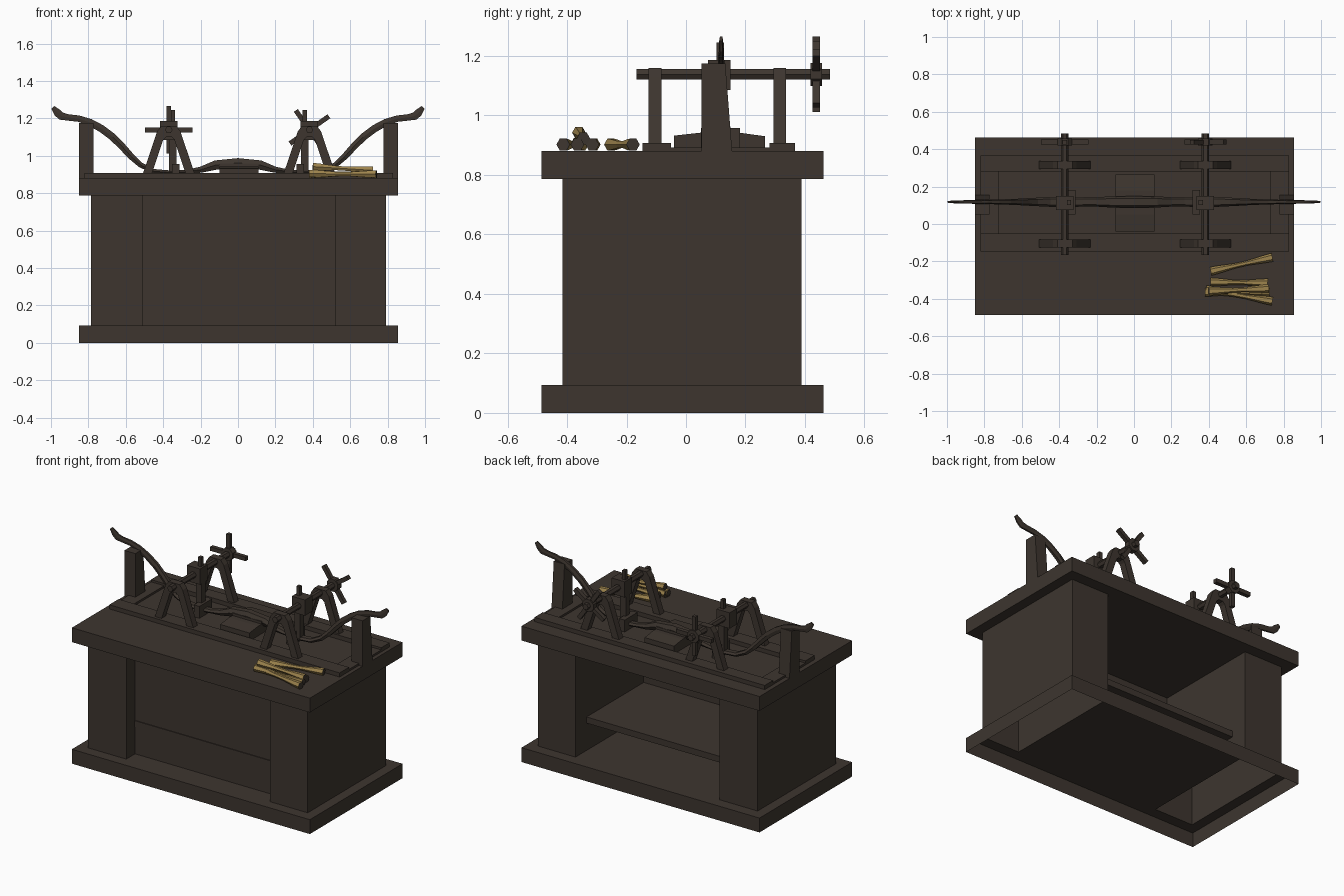
import bpy, bmesh, math
from mathutils import Vector, Matrix

if "Cube" in bpy.data.objects:
    bpy.data.objects.remove(bpy.data.objects["Cube"])


def material(name, col):
    m = bpy.data.materials.new(name)
    m.diffuse_color = (*col, 1)
    m.use_nodes = True
    m.node_tree.nodes["Principled BSDF"].inputs["Base Color"].default_value = m.diffuse_color
    return m


WOOD = material("dark_wood", (0.047, 0.036, 0.028))
STRAW = material("yellow_wood", (0.34, 0.23, 0.075))


def make(name, verts, faces, mat=WOOD, fix=True):
    me = bpy.data.meshes.new(name)
    me.from_pydata(verts, [], faces)
    if fix:
        bm = bmesh.new()
        bm.from_mesh(me)
        bmesh.ops.recalc_face_normals(bm, faces=bm.faces)
        bm.to_mesh(me)
        bm.free()
    me.materials.append(mat)
    ob = bpy.data.objects.new(name, me)
    bpy.context.collection.objects.link(ob)
    return ob


BOX = [(0, 3, 2, 1), (4, 5, 6, 7), (0, 1, 5, 4), (1, 2, 6, 5), (2, 3, 7, 6), (3, 0, 4, 7)]


def box(name, x0, x1, y0, y1, z0, z1, skip=()):
    v = [(x, y, z) for z in (z0, z1) for x, y in ((x0, y0), (x1, y0), (x1, y1), (x0, y1))]
    return make(name, v, [f for i, f in enumerate(BOX) if i not in skip], fix=False)


def prism(name, pts, y0, y1):
    """Extrude an x-z outline along y."""
    n = len(pts)
    v = [(x, y, z) for y in (y0, y1) for x, z in pts]
    f = [tuple(range(n)), tuple(range(2 * n - 1, n - 1, -1))]
    f += [(i, (i + 1) % n, n + (i + 1) % n, n + i) for i in range(n)]
    return make(name, v, f)


def loft(name, rings, mat=WOOD):
    """Skin a list of equal-length vertex rings and cap the ends."""
    n = len(rings[0])
    v = [p for r in rings for p in r]
    f = [(k * n + i, k * n + (i + 1) % n, (k + 1) * n + (i + 1) % n, (k + 1) * n + i)
         for k in range(len(rings) - 1) for i in range(n)]
    f += [tuple(range(n)), tuple(range(len(v) - n, len(v)))]
    return make(name, v, f, mat)


# Base: hollow skirt, its top plate left open under the two pedestals
XS = (-0.85, -0.785, -0.51, 0.52, 0.79, 0.855)
YS = (-0.486, -0.415, 0.388, 0.462)
box("base_skirt", XS[0], XS[-1], YS[0], YS[-1], 0, 0.093, skip=(0, 1))
verts = [(x, y, 0.093) for y in YS for x in XS]
cells = [(j * 6 + i, j * 6 + i + 1, j * 6 + i + 7, j * 6 + i + 6)
         for j in range(3) for i in range(5) if not (j == 1 and i in (1, 3))]
make("base_plate", verts, cells, fix=False)

# Pedestals, front panel, shelf and tabletop
box("left_pedestal", XS[1], XS[2], YS[1], YS[2], 0.093, 0.787, skip=(0, 1))
box("right_pedestal", XS[3], XS[4], YS[1], YS[2], 0.093, 0.787, skip=(0, 1))
box("front_panel", XS[2], XS[3], -0.325, -0.31, 0.093, 0.787)
box("shelf", XS[2], XS[3], -0.33, 0.275, 0.27, 0.31)
box("tabletop", XS[0], XS[-1], YS[0], YS[-1], 0.787, 0.88)

# Shallow tray on the tabletop
box("front_rail", -0.82, 0.83, -0.146, -0.05, 0.88, 0.907)
box("back_rail", -0.82, 0.83, 0.28, 0.366, 0.88, 0.907)
box("left_rail", -0.82, -0.725, -0.05, 0.28, 0.88, 0.893)
box("right_rail", 0.73, 0.83, -0.05, 0.28, 0.88, 0.893)

# Sloped block under the grip
prof = [(-0.04, 0.88), (-0.04, 0.932), (0.05, 0.942), (0.18, 0.942), (0.265, 0.93), (0.265, 0.88)]
loft("grip_block", [[(x, y, z) for y, z in prof] for x in (-0.1, 0.11)])
box("grip_pad", -0.1, 0.11, 0.085, 0.15, 0.935, 0.958)

# End posts that hold up the limbs, with a tapered back
prof = [(0.052, 0.88), (0.052, 1.175), (0.132, 1.175), (0.155, 0.88)]
for name, x0, x1 in (("left_post", -0.85, -0.772), ("right_post", 0.778, 0.855)):
    loft(name, [[(x, y, z) for y, z in prof] for x in (x0, x1)])

# Bow: half path as (x, z, thickness, width), mirrored about the grip
half = [(0, 0.962, 0.05, 0.062), (0.12, 0.95, 0.05, 0.06), (0.2, 0.925, 0.032, 0.05),
        (0.27, 0.915, 0.022, 0.05), (0.36, 0.91, 0.022, 0.055), (0.45, 0.917, 0.024, 0.052),
        (0.52, 0.95, 0.028, 0.045), (0.57, 0.995, 0.034, 0.04), (0.62, 1.05, 0.038, 0.034),
        (0.67, 1.1, 0.04, 0.03), (0.73, 1.145, 0.04, 0.026), (0.79, 1.178, 0.038, 0.022),
        (0.85, 1.198, 0.034, 0.02), (0.91, 1.205, 0.034, 0.018), (0.945, 1.212, 0.042, 0.016),
        (0.965, 1.23, 0.042, 0.014), (0.99, 1.258, 0.022, 0.012)]
path = [(-x, z, t, w) for x, z, t, w in half[:0:-1]] + half
rings = []
for i, (x, z, t, w) in enumerate(path):
    a, b = path[max(i - 1, 0)], path[min(i + 1, len(path) - 1)]
    d = Vector((b[0] - a[0], 0, b[1] - a[1])).normalized()
    nrm = Vector((-d.z, 0, d.x))
    c = Vector((x, 0.118, z))
    rings.append([c + nrm * t * p + Vector((0, w * q, 0)) for p, q in
                  ((-0.5, -0.3), (0, -0.5), (0.5, -0.3), (0.5, 0.3), (0, 0.5), (-0.5, 0.3))])
loft("bow", rings)

# Two winding stations: trestles, axle, clamp and spoked wheel
trestle = [(-0.138, 0.905), (-0.062, 1.13), (-0.04, 1.16), (0.04, 1.16), (0.062, 1.13), (0.138, 0.905),
           (0.09, 0.905), (0.03, 1.085), (0.015, 1.1), (-0.015, 1.1), (-0.03, 1.085), (-0.09, 0.905)]
AZ = 1.138
for side, cx, s, tilt in (("left", -0.37, -1, 0), ("right", 0.382, 1, 35)):
    for end, y0 in (("front", -0.126), ("back", 0.294)):
        prism(f"{side}_{end}_trestle", [(cx + x, z) for x, z in trestle], y0, y0 + 0.043)
    hexa = [(cx + 0.02 * math.cos(k * math.pi / 3), AZ + 0.02 * math.sin(k * math.pi / 3)) for k in range(6)]
    prism(f"{side}_axle", hexa, -0.167, 0.484)
    # clamp head, rod, pin and foot pressing on the bow
    box(f"{side}_clamp_head", cx - 0.048, cx + 0.046, 0.074, 0.15, 1.085, 1.187)
    rx = cx - 0.025 if s > 0 else cx + 0.022
    box(f"{side}_clamp_rod", rx - 0.02, rx + 0.02, 0.095, 0.135, 0.9, 1.09)
    box(f"{side}_clamp_pin", rx - 0.011, rx + 0.011, 0.102, 0.128, 1.187, 1.245)
    fx = 0.332 * s
    box(f"{side}_clamp_foot", fx - 0.02, fx + 0.02, 0.05, 0.182, 0.88, 0.957)
    # wheel of crossed handles around a hub
    hub = [(cx + 0.042 * math.cos((k + .5) * math.pi / 4), AZ + 0.042 * math.sin((k + .5) * math.pi / 4))
           for k in range(8)]
    prism(f"{side}_wheel_hub", hub, 0.419, 0.458)
    for k in range(2):
        r = Matrix.Rotation(math.radians(tilt + 90 * k), 2)
        pts = [r @ Vector(p) for p in ((-0.127, -0.013), (0.127, -0.013), (0.127, 0.013), (-0.127, 0.013))]
        prism(f"{side}_wheel_spoke_{k + 1}", [(cx + p.x, AZ + p.y) for p in pts],
              0.425 + 0.001 * k, 0.451 - 0.001 * k)

# Loose wooden pieces, narrow in the middle and flared at both ends
sticks = [((0.41, -0.253, 0.902), (0.74, -0.178, 0.902)), ((0.385, -0.35, 0.902), (0.74, -0.413, 0.902)),
          ((0.41, -0.31, 0.902), (0.715, -0.315, 0.902)), ((0.38, -0.365, 0.905), (0.725, -0.365, 0.902)),
          ((0.4, -0.36, 0.942), (0.72, -0.345, 0.922))]
for n, (a, b) in enumerate(sticks):
    a, b = Vector(a), Vector(b)
    d = (b - a).normalized()
    u = d.cross(Vector((0, 0, 1))).normalized()
    w = u.cross(d)
    rings = []
    for t, r in ((0, 0.023), (0.12, 0.021), (0.4, 0.013), (0.6, 0.013), (0.88, 0.021), (1, 0.023)):
        rings.append([a.lerp(b, t) + r * (u * math.cos(k * math.pi / 3) + w * math.sin(k * math.pi / 3))
                      for k in range(6)])
    ob = loft(f"stick_{n + 1}", rings, STRAW)
    ob.data.materials.append(WOOD)
    for f in ob.data.polygons:  # dark end grain
        f.material_index = 1 if len(f.vertices) == 6 else 0
